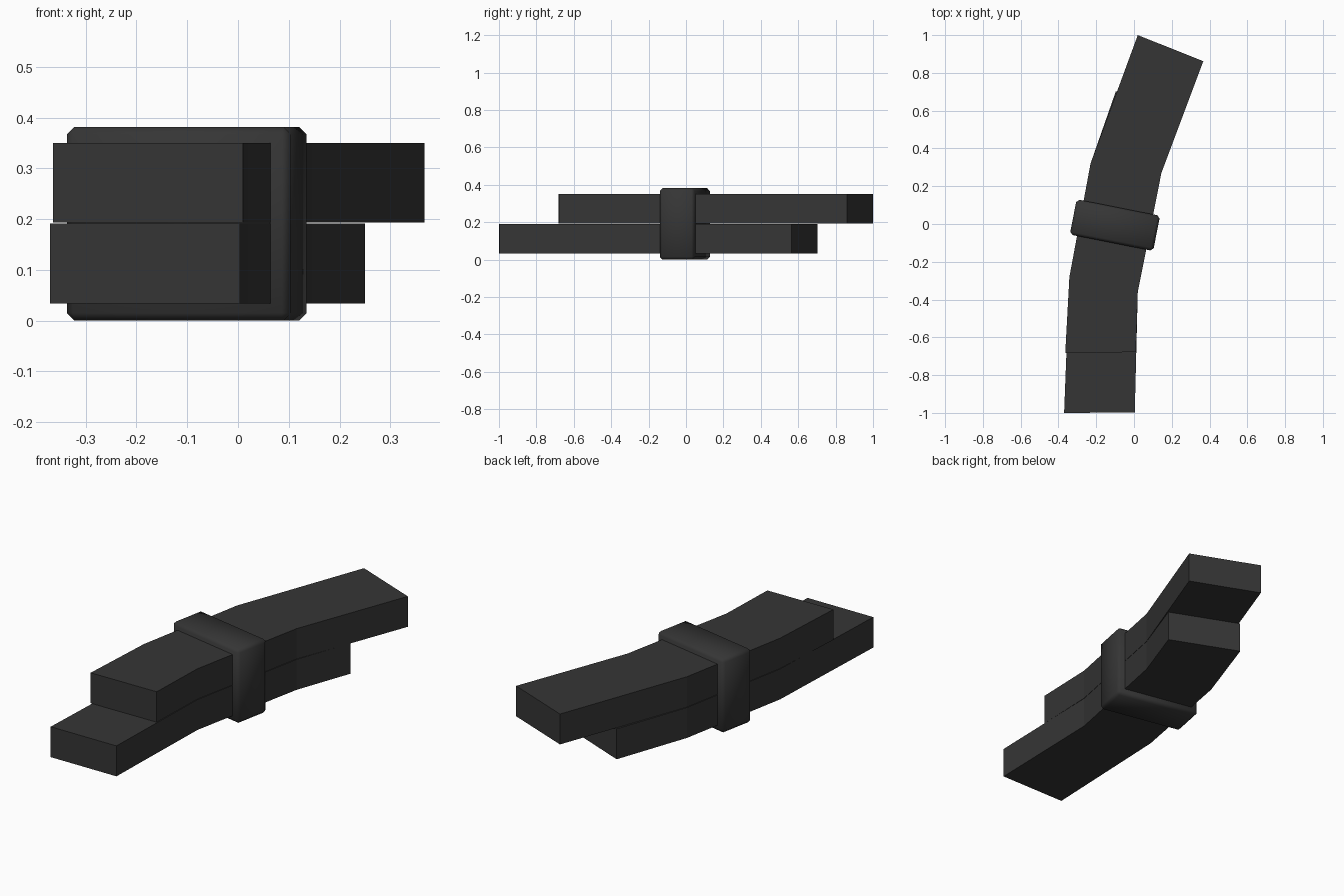
import bpy, bmesh, math

if "Cube" in bpy.data.objects:
    bpy.data.objects.remove(bpy.data.objects["Cube"])

# Single dark finish
dark = bpy.data.materials.new("dark charcoal")
dark.diffuse_color = (0.036, 0.036, 0.036, 1)
dark.use_nodes = True
dark.node_tree.nodes["Principled BSDF"].inputs["Base Color"].default_value = dark.diffuse_color


def finish(name, bm):
    bmesh.ops.recalc_face_normals(bm, faces=bm.faces)
    mesh = bpy.data.meshes.new(name)
    bm.to_mesh(mesh)
    bm.free()
    ob = bpy.data.objects.new(name, mesh)
    bpy.context.collection.objects.link(ob)
    mesh.materials.append(dark)
    return ob


def curved_bar(name, left, right, z0, z1):
    """Bent bar: matching left/right edge points joined into box segments."""
    bm = bmesh.new()
    rings = []
    for l, r in zip(left, right):
        rings.append([bm.verts.new((*p, z)) for p, z in
                      ((l, z0), (r, z0), (r, z1), (l, z1))])
    for a, b in zip(rings, rings[1:]):
        for i in range(4):
            j = (i + 1) % 4
            bm.faces.new((a[i], a[j], b[j], b[i]))
    bm.faces.new(rings[0])
    bm.faces.new(rings[-1])
    return finish(name, bm)


# Shared bends in the middle of both bars
bend_l = [(-0.342, -0.28), (-0.23, 0.32)]
bend_r = [(0.02, -0.36), (0.145, 0.27)]

# Lower bar reaches further to the front, upper bar further to the back
curved_bar("lower_bar", [(-0.37, -1.0)] + bend_l + [(-0.096, 0.703)],
           [(0.004, -0.998)] + bend_r + [(0.25, 0.563)], 0.034, 0.191)
curved_bar("upper_bar", [(-0.364, -0.683)] + bend_l + [(0.02, 1.0)],
           [(0.01, -0.678)] + bend_r + [(0.367, 0.862)], 0.193, 0.35)

# Bevelled clamp block around both bars
bm = bmesh.new()
bmesh.ops.create_cube(bm, size=1)
bmesh.ops.scale(bm, vec=(0.45, 0.19, 0.382), verts=bm.verts)
bmesh.ops.bevel(bm, geom=bm.edges[:], offset=0.015, segments=1, affect='EDGES')
clamp = finish("clamp", bm)
clamp.location = (-0.101, -0.006, 0.191)
clamp.rotation_euler.z = math.radians(-11.2)
bpy.context.view_layer.objects.active = clamp
clamp.select_set(True)
bpy.ops.object.shade_smooth_by_angle(angle=math.radians(50))
